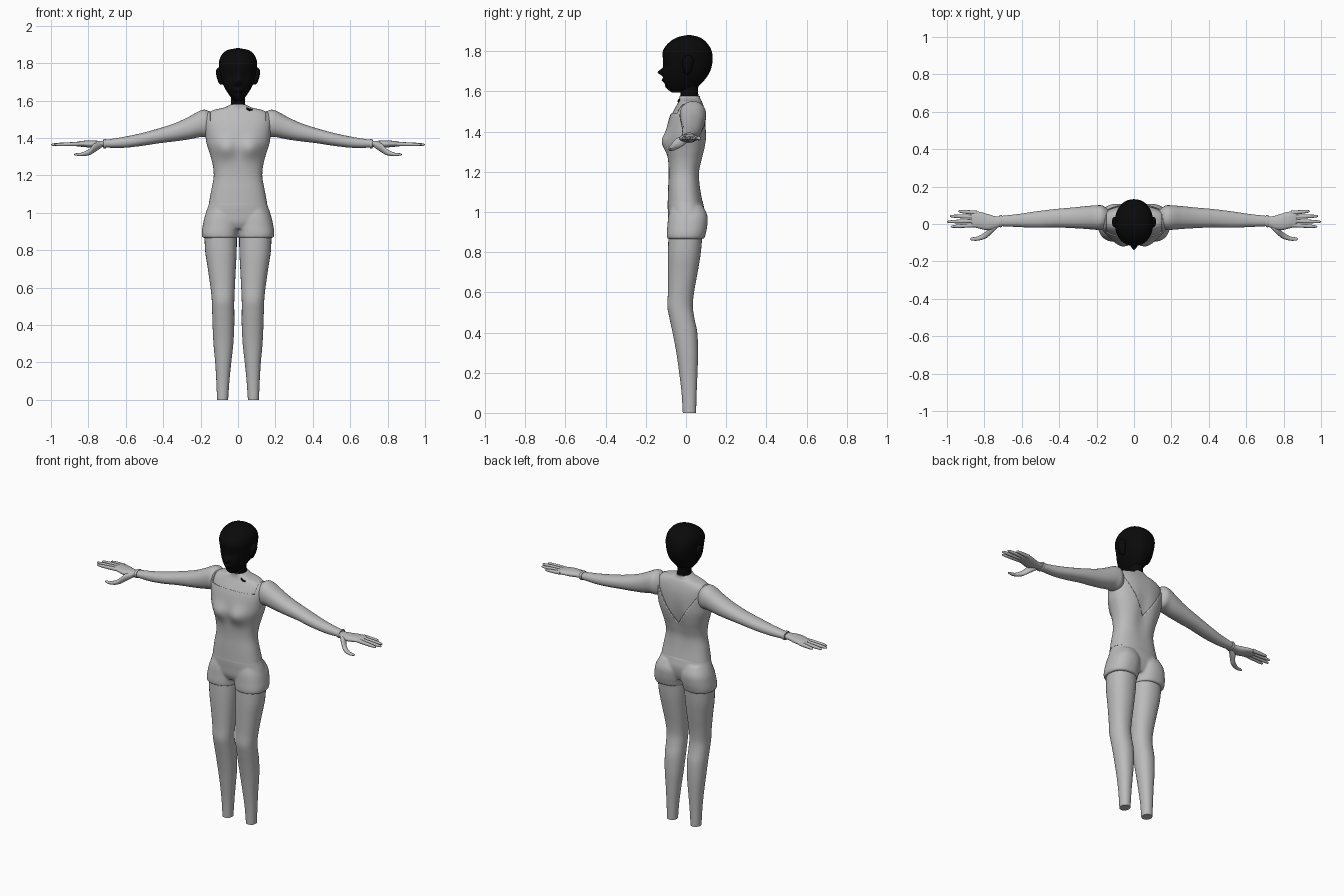
import bpy, bmesh, math
from mathutils import Vector

old = bpy.data.objects.get("Cube")
if old:
    bpy.data.objects.remove(old)


def material(name, value):
    m = bpy.data.materials.new(name)
    m.use_nodes = True
    colour = (value, value, value, 1)
    m.diffuse_color = colour
    m.node_tree.nodes["Principled BSDF"].inputs["Base Color"].default_value = colour
    return m


GREY = material("plain grey", .5)
BLACK = material("matte black", .003)


def smooth_rows(rows, steps):
    """Catmull-Rom interpolation of every column of the section list."""
    out = []
    for i in range(len(rows) - 1):
        a, b, c, d = rows[max(i - 1, 0)], rows[i], rows[i + 1], rows[min(i + 2, len(rows) - 1)]
        for s in range(steps):
            u = s / steps
            out.append([q + u / 2 * (r - p + u * (2 * p - 5 * q + 4 * r - t + u * (3 * (q - r) + t - p)))
                        for p, q, r, t in zip(a, b, c, d)])
    return out + [rows[-1]]


def symmetric(rows, grow=0):
    return [(z, -w - grow, w + grow, y0 - grow, y1 + grow) for z, w, y0, y1 in rows]


def loft(rows, along="z", sides=32, steps=5, power=2.2, sculpt=None, bm=None):
    """Rings given as (position, low, high, low, high) along z or x."""
    bm = bm or bmesh.new()
    rings = []
    for t, a0, a1, b0, b1 in smooth_rows(rows, steps):
        ring = []
        for k in range(sides):
            ang = math.tau * k / sides
            c, s = math.cos(ang), math.sin(ang)
            a = (a0 + a1) / 2 + (a1 - a0) / 2 * math.copysign(abs(c) ** (2 / power), c)
            b = (b0 + b1) / 2 + (b1 - b0) / 2 * math.copysign(abs(s) ** (2 / power), s)
            p = Vector((a, b, t) if along == "z" else (t, a, b))
            if sculpt:
                sculpt(p, s)
            ring.append(bm.verts.new(p))
        rings.append(ring)
    for lo, hi in zip(rings, rings[1:]):
        for k in range(sides):
            n = (k + 1) % sides
            bm.faces.new((lo[k], lo[n], hi[n], hi[k]))
    bm.faces.new(rings[0][::-1])
    bm.faces.new(rings[-1])
    return bm


def finish(name, bm, mat, mirror=False):
    bmesh.ops.recalc_face_normals(bm, faces=bm.faces)
    mesh = bpy.data.meshes.new(name)
    bm.to_mesh(mesh)
    bm.free()
    mesh.materials.append(mat)
    obj = bpy.data.objects.new(name, mesh)
    bpy.context.collection.objects.link(obj)
    bpy.ops.object.select_all(action="DESELECT")
    obj.select_set(True)
    bpy.context.view_layer.objects.active = obj
    bpy.ops.object.shade_smooth_by_angle(angle=math.radians(50))
    if mirror:
        obj.modifiers.new("mirror", "MIRROR")
    return obj


def bump(x, z, size):
    return math.exp(-(x * x + z * z) / (size * size))


# Head with nose, lips, chin and eye sockets
def face(p, s):
    if s < 0:
        push = .03 * bump(p.x, p.z - 1.695, .016) + .014 * bump(p.x / 2, p.z - 1.655, .011)
        push += .008 * bump(p.x, p.z - 1.62, .02) - .008 * bump(abs(p.x) - .04, p.z - 1.73, .022)
        p.y += s * push


head = [(1.595, .018, -.07, .02), (1.62, .04, -.093, .055), (1.66, .067, -.108, .095),
        (1.7, .086, -.112, .12), (1.75, .096, -.114, .132), (1.8, .102, -.115, .128),
        (1.84, .09, -.088, .105), (1.868, .06, -.045, .07), (1.88, .008, .005, .025)]
finish("head", loft(symmetric(head), sides=64, steps=8, sculpt=face), BLACK)
neck = [(1.56, .042, -.03, .066), (1.6, .037, -.028, .06), (1.66, .04, -.03, .065)]
finish("neck", loft(symmetric(neck)), BLACK)
ear = [(1.685, .08, .095, .0, .015), (1.7, .08, .106, -.012, .025),
       (1.74, .085, .117, -.018, .038), (1.765, .09, .116, -.01, .035), (1.778, .094, .105, .005, .02)]
finish("ear", loft(ear, sides=16), BLACK, mirror=True)


# Bare torso, and the close-fitting top over it
def chest(p, s):
    if s < 0:
        p.y += s * .032 * bump((abs(p.x) - .07) * .9, p.z - 1.345, .055)
    else:
        p.y -= .012 * bump(p.x * .7, (p.z - 1.3) / 4, .03)


torso = [(1.05, .15, -.085, .076), (1.12, .137, -.083, .065), (1.19, .124, -.08, .062),
         (1.25, .128, -.082, .075), (1.31, .143, -.085, .09), (1.37, .162, -.09, .099),
         (1.43, .17, -.086, .101), (1.48, .175, -.073, .098), (1.52, .17, -.053, .09),
         (1.548, .135, -.038, .08), (1.562, .075, -.034, .072), (1.578, .043, -.033, .068)]
finish("bare_torso", loft(symmetric(torso), sides=64, power=2.4, sculpt=chest), GREY)
top = loft(symmetric(torso, .006), sides=64, power=2.4, sculpt=chest)
apex, front_edge, strap = 1.28, 1.49, .15
slope = strap / (1.5 - apex)
cuts = [((0, 0, front_edge), (0, 0, 1))]
cuts += [((side * strap, 0, 0), (1, 0, 0)) for side in (-1, 1)]
cuts += [((0, 0, apex), (side, 0, -slope)) for side in (-1, 1)]
for point, normal in cuts:
    bmesh.ops.bisect_plane(top, geom=top.verts[:] + top.edges[:] + top.faces[:],
                           plane_co=point, plane_no=normal)


def in_neckline(f):
    c = f.calc_center_median()
    if abs(c.x) > strap:
        return False
    return c.z > front_edge if c.y < .02 else abs(c.x) < (c.z - apex) * slope


bmesh.ops.delete(top, geom=[f for f in top.faces if in_neckline(f)], context="FACES")
top = finish("fitted_top", top, GREY)
rim = top.modifiers.new("cloth", "SOLIDIFY")
rim.thickness = .006

# Shorts: hips blended with two leg openings
hips = [(.915, .165, -.07, .07), (.95, .183, -.086, .085), (1, .172, -.09, .093),
        (1.04, .158, -.092, .086), (1.062, .152, -.09, .081)]
shorts = loft(symmetric(hips), sides=48, power=2.3)
for side in (-1, 1):
    opening = [(.866, .004, .19, -.094, .09), (.89, .002, .194, -.096, .098),
               (.93, -.002, .189, -.093, .106), (.98, .0, .177, -.088, .107), (1.03, .02, .15, -.075, .085)]
    if side < 0:
        opening = [(z, -x1, -x0, y0, y1) for z, x0, x1, y0, y1 in opening]
    loft(opening, power=2.3, bm=shorts)
shorts = finish("shorts", shorts, GREY)
blend = shorts.modifiers.new("blend", "REMESH")
blend.voxel_size = .006
blend.use_smooth_shade = True
soften = shorts.modifiers.new("soften", "SMOOTH")
soften.iterations = 6

# Legs, cut flat at the ankle
leg = [(0, .053, .112, -.016, .05), (.1, .046, .116, -.022, .053), (.2, .036, .122, -.034, .057),
       (.3, .025, .131, -.048, .06), (.4, .02, .136, -.067, .056), (.47, .02, .138, -.082, .042),
       (.53, .02, .14, -.093, .034), (.6, .017, .147, -.09, .04), (.7, .012, .161, -.09, .058),
       (.8, .007, .176, -.09, .074), (.93, .006, .18, -.085, .085)]
finish("leg", loft(leg), GREY, mirror=True)

# Arms, straight out to the side
arm = [(.13, -.0, .07, 1.42, 1.52), (.165, -.028, .097, 1.405, 1.548), (.2, -.031, .1, 1.405, 1.547),
       (.26, -.026, .095, 1.393, 1.515), (.33, -.022, .088, 1.383, 1.482), (.42, -.018, .08, 1.372, 1.452),
       (.52, -.02, .068, 1.357, 1.425), (.62, -.016, .053, 1.347, 1.404), (.722, -.011, .042, 1.349, 1.388)]
finish("arm", loft(arm, along="x"), GREY, mirror=True)
cuff = [(.705, -.016, .047, 1.345, 1.393), (.713, -.018, .049, 1.343, 1.395), (.72, -.016, .047, 1.345, 1.393)]
finish("wrist_band", loft(cuff, along="x", steps=2), GREY, mirror=True)

# Hands: palm, four fingers and a thumb
palm = [(.7, -.008, .038, 1.352, 1.385), (.745, -.025, .042, 1.35, 1.385), (.785, -.033, .054, 1.348, 1.386),
        (.825, -.025, .065, 1.352, 1.385), (.86, -.014, .067, 1.355, 1.38), (.872, .0, .055, 1.36, 1.375)]
hand = loft(palm, along="x", sides=24)
fingers = [(.94, .06, .068), (.985, .038, .042), (1, .016, .012), (.98, -.006, -.014)]
for tip, y0, y1 in fingers:
    rows = []
    for u, r in ((0, .011), (.4, .0105), (.75, .009), (.95, .006), (1, .001)):
        x, y, z = .84 + (tip - .84) * u, y0 + (y1 - y0) * u, 1.368 - .004 * u
        rows.append((x, y - r, y + r, z - r, z + r))
    loft(rows, along="x", sides=12, steps=3, bm=hand)
thumb = [(.725, -.015, .015, 1.352, 1.378), (.765, -.055, -.005, 1.325, 1.372), (.795, -.078, -.042, 1.308, 1.342),
         (.835, -.089, -.066, 1.303, 1.322), (.868, -.088, -.072, 1.306, 1.318), (.878, -.081, -.079, 1.311, 1.313)]
loft(thumb, along="x", sides=16, bm=hand)
finish("hand", hand, GREY, mirror=True)

# Small dark chip at the collarbone
chip = [(.045, -.037, -.028, 1.553, 1.564), (.06, -.042, -.033, 1.545, 1.558), (.078, -.042, -.033, 1.548, 1.555)]
finish("collar_chip", loft(chip, along="x", sides=8, steps=2), BLACK)
